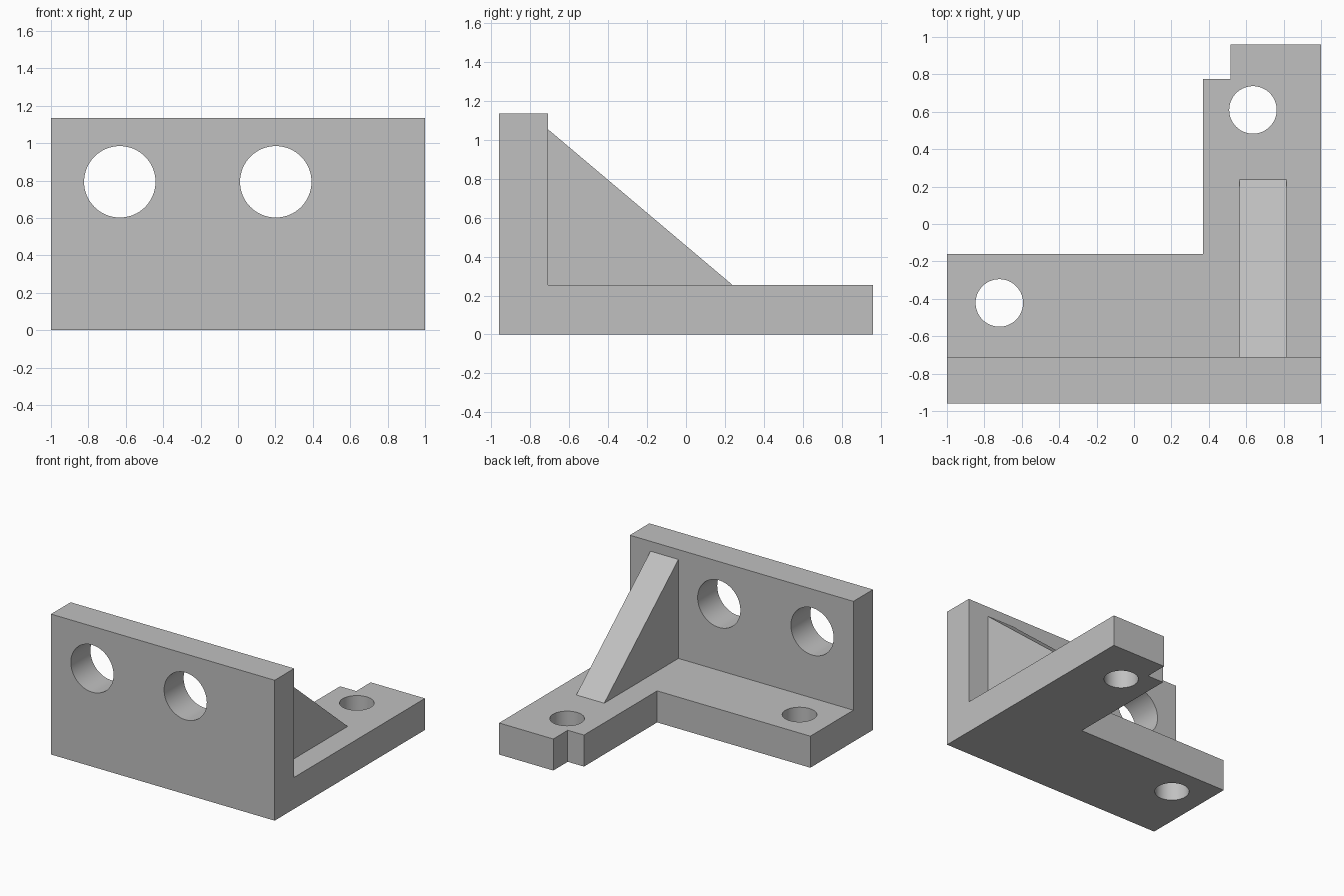
import bpy
import bmesh
import math
from mathutils import Vector

cube = bpy.data.objects.get("Cube")
if cube:
    bpy.data.objects.remove(cube, do_unlink=True)

# One plain grey finish
GREY = (0.53, 0.53, 0.53, 1.0)
grey = bpy.data.materials.new("plain_grey")
grey.use_nodes = True
grey.diffuse_color = GREY
grey.node_tree.nodes["Principled BSDF"].inputs["Base Color"].default_value = GREY


def prism(name, outline, direction):
    """Extrude a closed planar outline along a direction."""
    bm = bmesh.new()
    face = bm.faces.new([bm.verts.new(p) for p in outline])
    moved = bmesh.ops.extrude_face_region(bm, geom=[face])["geom"]
    verts = [g for g in moved if isinstance(g, bmesh.types.BMVert)]
    bmesh.ops.translate(bm, verts=verts, vec=Vector(direction))
    bmesh.ops.recalc_face_normals(bm, faces=bm.faces)
    mesh = bpy.data.meshes.new(name)
    bm.to_mesh(mesh)
    bm.free()
    mesh.materials.append(grey)
    obj = bpy.data.objects.new(name, mesh)
    bpy.context.collection.objects.link(obj)
    return obj


def drill(name, centre, radius, rotation):
    bpy.ops.mesh.primitive_cylinder_add(vertices=64, radius=radius, depth=0.6,
                                        location=centre, rotation=rotation)
    obj = bpy.context.object
    obj.name = name
    obj.data.materials.append(grey)
    obj.hide_render = True
    return obj


def combine(target, tool, operation):
    """Apply a boolean and discard the tool."""
    bpy.context.view_layer.objects.active = target
    mod = target.modifiers.new(tool.name, "BOOLEAN")
    mod.operation = operation
    mod.solver = "EXACT"
    mod.object = tool
    bpy.ops.object.modifier_apply(modifier=mod.name)
    bpy.data.objects.remove(tool, do_unlink=True)


FRONT, BACK = -0.96, 0.96
WALL_BACK = -0.71
BASE_TOP, WALL_TOP = 0.255, 1.135

# L-shaped base with a notched end
base_outline = [(-1, FRONT), (1, FRONT), (1, BACK), (0.515, BACK),
                (0.515, 0.775), (0.37, 0.775), (0.37, -0.16), (-1, -0.16)]
bracket = prism("angle_bracket", [(x, y, 0) for x, y in base_outline], (0, 0, BASE_TOP))

# Upright wall across the front
wall_outline = [(-1, 0), (1, 0), (1, WALL_TOP), (-1, WALL_TOP)]
wall = prism("upright_wall", [(x, FRONT, z) for x, z in wall_outline],
             (0, WALL_BACK - FRONT, 0))
combine(bracket, wall, "UNION")

# Sloping rib, buried a little in the wall and base
rib_outline = [(WALL_BACK, 1.055), (0.238, BASE_TOP), (0.238, 0.1),
               (-0.8, 0.1), (-0.8, 1.055)]
rib = prism("support_rib", [(0.565, y, z) for y, z in rib_outline], (0.25, 0, 0))
combine(bracket, rib, "UNION")

# Large holes through the wall
for x in (-0.632, 0.202):
    combine(bracket, drill("wall_hole", (x, -0.835, 0.793), 0.191,
                           (math.pi / 2, 0, 0)), "DIFFERENCE")

# Smaller holes through the base
for x, y in ((-0.72, -0.422), (0.636, 0.61)):
    combine(bracket, drill("base_hole", (x, y, 0.12), 0.127, (0, 0, 0)), "DIFFERENCE")

# Smooth hole walls, crisp edges elsewhere
bpy.ops.object.select_all(action="DESELECT")
bracket.select_set(True)
bpy.context.view_layer.objects.active = bracket
bpy.ops.object.shade_smooth_by_angle(angle=math.radians(30))
